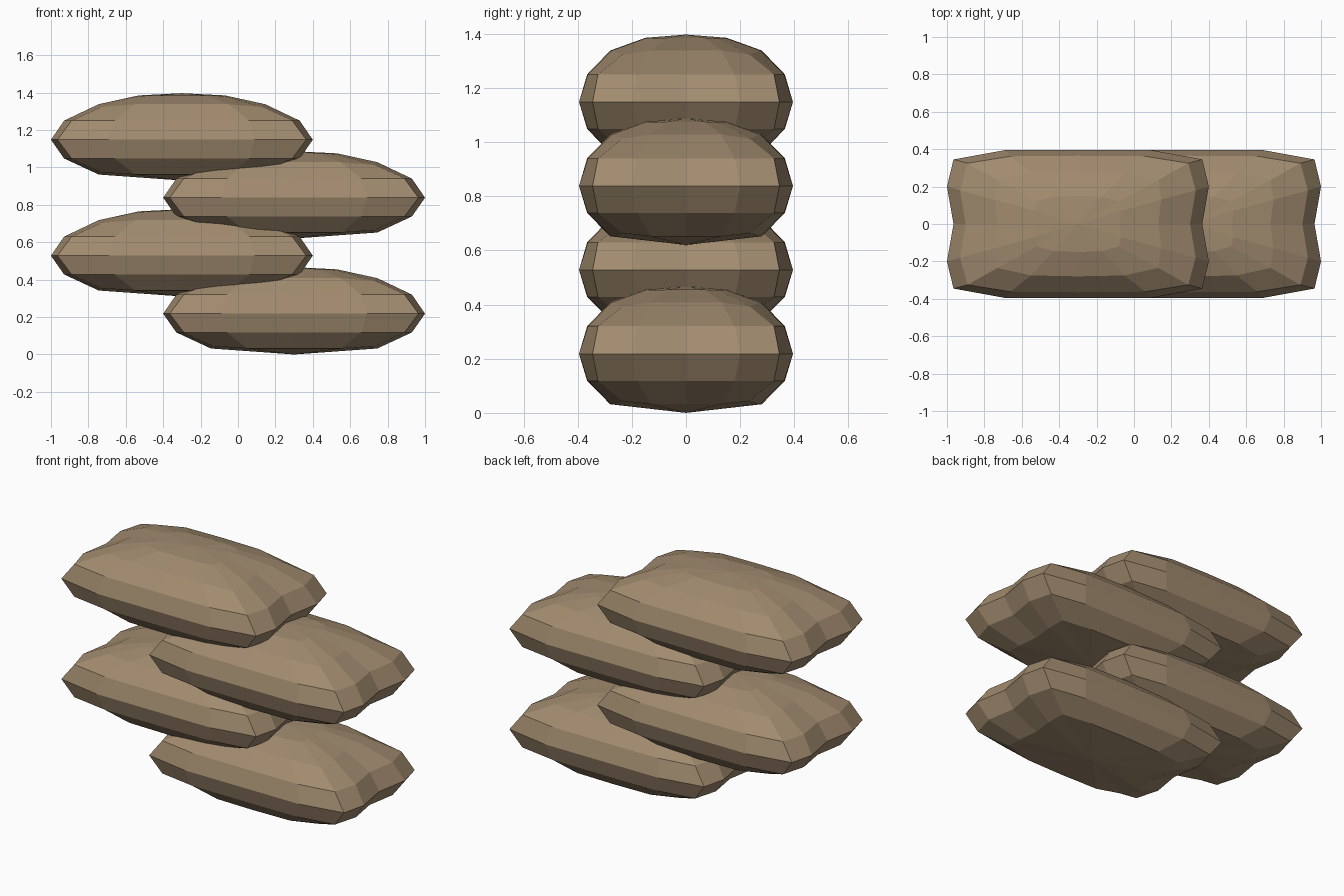
import bpy, bmesh

if "Cube" in bpy.data.objects:
    bpy.data.objects.remove(bpy.data.objects["Cube"])

# Sack cloth colour
cloth = bpy.data.materials.new("sack_cloth")
cloth.diffuse_color = (0.36, 0.26, 0.16, 1)
cloth.use_nodes = True
cloth.node_tree.nodes["Principled BSDF"].inputs["Base Color"].default_value = cloth.diffuse_color

# Quarter outlines (x, y), from the end of the bag round to its long side
seam = [(.665, 0), (.70, .20), (.665, .345), (.39, .395), (0, .395)]
shoulder = [(.60, 0), (.63, .18), (.59, .325), (.36, .362), (0, .365)]
flat = [(.43, 0), (.445, .13), (.43, .235), (.25, .275), (0, .28)]
crown = [(.225, 0), (.23, .07), (.22, .12), (.13, .145), (0, .15)]


def full_outline(q):
    """Mirror a quarter outline into a closed loop of 16 points."""
    half = q + [(-x, y) for x, y in reversed(q[:-1])]
    return half + [(x, -y) for x, y in reversed(half[1:-1])]


def sandbag(name, x0, z0):
    bm = bmesh.new()
    # each layer: outline, height, drop at the corners
    layers = [(flat, .032, -.012), (shoulder, .118, 0), (seam, .218, 0),
              (shoulder, .32, 0), (flat, .408, .015), (crown, .455, .003)]
    rings = []
    for q, z, drop in layers:
        rings.append([bm.verts.new((x + x0, y, z0 + z - (drop if i % 8 in (2, 6) else 0)))
                      for i, (x, y) in enumerate(full_outline(q))])
    n = len(rings[0])
    for a, b in zip(rings, rings[1:]):
        for i in range(n):
            j = (i + 1) % n
            bm.faces.new((a[i], a[j], b[j], b[i]))
    # close top and bottom with shallow points
    for ring, z in ((rings[0], 0), (rings[-1], .467)):
        tip = bm.verts.new((x0, 0, z0 + z))
        for i in range(n):
            bm.faces.new((ring[i], ring[(i + 1) % n], tip))
    bmesh.ops.recalc_face_normals(bm, faces=bm.faces)
    me = bpy.data.meshes.new(name)
    bm.to_mesh(me)
    bm.free()
    me.materials.append(cloth)
    ob = bpy.data.objects.new(name, me)
    bpy.context.collection.objects.link(ob)


# Four bags stacked in a zigzag
for k in range(4):
    sandbag(f"sandbag_{k + 1}", .3 if k % 2 == 0 else -.3, k * .31)
